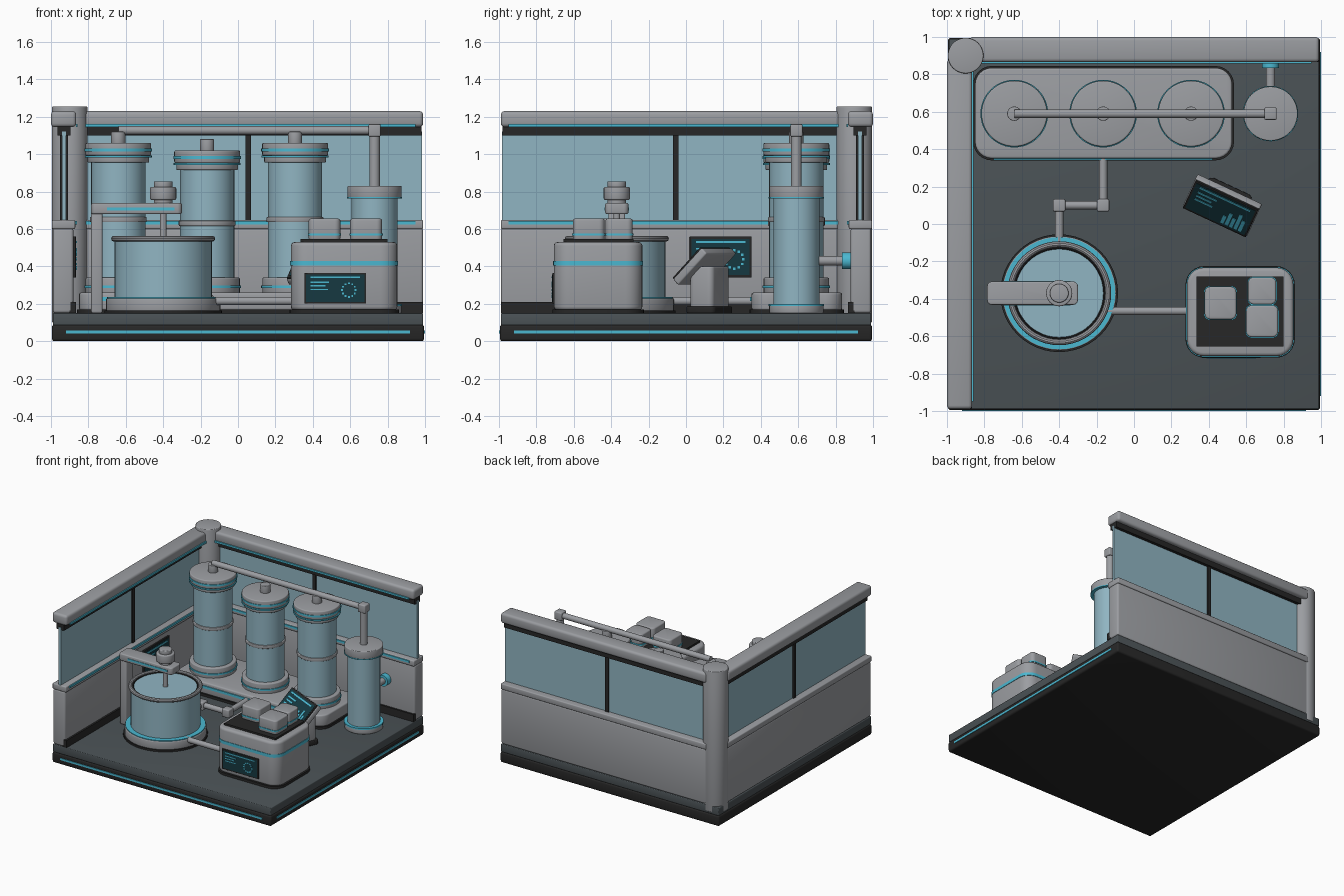
import bpy, bmesh, math
from mathutils import Matrix, Vector

cube = bpy.data.objects.get("Cube")
if cube:
    bpy.data.objects.remove(cube)


def material(name, r, g, b):
    mat = bpy.data.materials.new(name)
    mat.use_nodes = True
    mat.diffuse_color = (r, g, b, 1)
    mat.node_tree.nodes["Principled BSDF"].inputs["Base Color"].default_value = (r, g, b, 1)
    return mat


grey = material("light grey metal", .33, .34, .36)
slate = material("slate floor", .07, .085, .093)
black = material("black trim", .02, .02, .02)
glass = material("pale blue glass", .28, .46, .54)
cyan = material("cyan glow", .07, .48, .64)
teal = material("dark teal screen", .008, .04, .052)
made = []


def finish(name, bm, mat):
    bmesh.ops.recalc_face_normals(bm, faces=bm.faces)
    mesh = bpy.data.meshes.new(name)
    bm.to_mesh(mesh)
    bm.free()
    mesh.materials.append(mat)
    obj = bpy.data.objects.new(name, mesh)
    bpy.context.collection.objects.link(obj)
    made.append(obj)
    return obj


def round_edges(bm, edges, width, segments):
    bmesh.ops.bevel(bm, geom=edges, offset=width, segments=segments, profile=.5, affect='EDGES')


def box(name, xs, ys, zs, mat, bevel=0, corner=0, matrix=None):
    """Box from axis ranges; corner rounds the upright edges, bevel the rest."""
    bm = bmesh.new()
    bmesh.ops.create_cube(bm, size=1)
    for v in bm.verts:
        v.co = [lo + (hi - lo) * (c + .5) for c, (lo, hi) in zip(v.co, (xs, ys, zs))]
    if corner:
        upright = [e for e in bm.edges if abs(e.verts[0].co.z - e.verts[1].co.z) > 1e-4]
        round_edges(bm, upright, corner, 6)
    if bevel:
        bm.normal_update()
        sharp = [e for e in bm.edges if e.calc_face_angle(0) > 1]
        round_edges(bm, sharp, bevel, 3)
    if matrix:
        bm.transform(matrix)
    return finish(name, bm, mat)


def rod(name, start, end, radius, mat, bevel=0, sides=48):
    """Cylinder between two points."""
    start, end = Vector(start), Vector(end)
    axis = end - start
    bm = bmesh.new()
    bmesh.ops.create_cone(bm, cap_ends=True, segments=sides, radius1=radius,
                          radius2=radius, depth=axis.length)
    if bevel:
        bm.normal_update()
        round_edges(bm, [e for e in bm.edges if e.calc_face_angle(0) > 1], bevel, 3)
    turn = Vector((0, 0, 1)).rotation_difference(axis).to_matrix().to_4x4()
    bm.transform(Matrix.Translation((start + end) / 2) @ turn)
    return finish(name, bm, mat)


def drum(name, spot, low, high, radius, mat, bevel=0):
    return rod(name, (*spot, low), (*spot, high), radius, mat, bevel)


def joint(name, x, y, z, half=.033):
    box(name, (x - half, x + half), (y - half, y + half), (z - half, z + half), grey, .008)


def screen(name, matrix, w, h, chart):
    """Display facing local -y, with text lines and a ring or bar chart."""
    box(name + "_frame", (-w / 2, w / 2), (-.008, .01), (-h / 2, h / 2), black, .002, matrix=matrix)
    box(name + "_display", (-w * .47, w * .47), (-.010, 0), (-h * .44, h * .44), teal, matrix=matrix)

    def mark(part, x, z, sx, sz):
        box(name + part, ((x - sx / 2) * w, (x + sx / 2) * w), (-.013, -.006),
            ((z - sz / 2) * h, (z + sz / 2) * h), cyan, matrix=matrix)

    mark("_title_line", 0, .36, .8, .05)
    for row, length in enumerate((.3, .24, .28)):
        mark("_text_line", -.4 + length / 2, .2 - row * .12, length, .045)
    if chart == "ring":
        for k in range(12):
            a = k * math.tau / 12
            mark("_ring_dash", .22 + .22 * h / w * math.cos(a), -.06 + .22 * math.sin(a),
                 .06 * h / w, .06)
    else:
        for k, tall in enumerate((.25, .4, .3, .5, .35)):
            mark("_chart_bar", .1 + k * .07, -.38 + tall / 2, .05, tall)


# Base slab and floor
box("base", (-.995, .995), (-.995, .995), (0, .088), black, .015)
box("floor", (-.99, .99), (-.99, .99), (.085, .15), slate, .006)
box("front_base_light", (-.92, .92), (-1, -.99), (.04, .056), cyan)
box("right_base_light", (.99, 1), (-.92, .92), (.04, .056), cyan)


# Two matching walls
def wall(side):
    def piece(part, along, across, zs, mat, bevel=0):
        flip = lambda r: (-r[1], -r[0])
        xs, ys = (along, across) if side == "back" else (flip(across), flip(along))
        box(side + "_wall_" + part, xs, ys, zs, mat, bevel)

    run = (-.88, .99)
    piece("panel", run, (.88, .99), (.15, .605), grey, .015)
    piece("skirting", run, (.865, .9), (.15, .21), black)
    piece("ledge", run, (.87, .995), (.6, .648), grey, .008)
    piece("ledge_light", (-.85, .95), (.862, .872), (.625, .642), cyan)
    piece("glass", (-.88, .985), (.92, .94), (.64, .12 + 1), glass)
    piece("mullion", (.04, .07), (.908, .952), (.64, 1.12), black)
    piece("top_trim", (-.88, .98), (.895, .965), (1.1, 1.15), black)
    piece("rail", run, (.865, 1), (1.145, 1.23), grey, .02)
    piece("rail_light", (-.85, .95), (.857, .867), (1.145, 1.16), cyan)


wall("back")
wall("left")
drum("corner_post", (-.9, .9), .1, 1.255, .095, grey, .006)
quarter = Matrix.Rotation(math.pi / 2, 4, 'Z')
screen("wall_screen", Matrix.Translation((-.875, .185, .45)) @ quarter, .33, .22, "ring")

# Storage tanks on a shared platform
row_y = .59
box("tank_platform_foot", (-.86, .535), (.34, .845), (.15, .17), black, 0, .1)
box("tank_platform", (-.85, .525), (.35, .835), (.165, .26), grey, .012, .09)
box("platform_light", (-.75, .42), (.342, .352), (.215, .235), cyan)
for x, top in ((-.64, 1.06), (-.165, 1.02), (.305, 1.06)):
    spot = (x, row_y)
    middle = (top + .24) / 2
    drum("tank_foot", spot, .25, .34, .175, grey, .008)
    drum("tank_foot_light", spot, .285, .298, .181, cyan)
    drum("tank_glass", spot, .32, top - .09, .145, glass)
    drum("tank_band", spot, middle - .014, middle + .014, .152, grey, .005)
    drum("tank_collar", spot, top - .105, top - .06, .165, grey, .006)
    drum("tank_collar_light", spot, top - .078, top - .068, .179, cyan)
    drum("tank_cap", spot, top - .068, top, .176, grey, .008)
    drum("tank_cap_light", spot, top - .045, top - .03, .181, cyan)
    drum("tank_nozzle", spot, top - .01, top + .06, .038, grey, .005)

# Tall column and overhead pipe
column = (.73, row_y)
drum("column_foot", column, .15, .195, .145, grey, .006)
drum("column_foot_light", column, .188, .2, .148, cyan)
drum("column_glass", column, .19, .78, .123, glass)
drum("column_cap", column, .765, .83, .145, grey, .006)
drum("column_cap_light", column, .762, .77, .148, cyan)
drum("column_pipe", column, .82, 1.12, .028, grey)
rod("overhead_pipe", (-.64, row_y, 1.127), (.73, row_y, 1.127), .023, grey)
joint("overhead_joint", .73, row_y, 1.127)
rod("wall_pipe", (.73, .7, .43), (.73, .89, .43), .025, grey)
rod("wall_flange", (.73, .835, .43), (.73, .885, .43), .045, cyan)

# Floor pipes
level = .215
route = [(-.165, .37), (-.165, .1), (-.4, .1), (-.4, -.1)]
for a, b in zip(route, route[1:]):
    rod("floor_pipe", (*a, level), (*b, level), .022, grey)
for x, y in route[1:3]:
    joint("floor_pipe_joint", x, y, level)
rod("feed_pipe", (-.15, -.465, level), (.3, -.465, level), .022, grey)

# Mixing vat
vat = (-.4, -.37)
drum("vat_plinth", vat, .15, .165, .315, black)
drum("vat_foot", vat, .16, .23, .306, grey, .008)
drum("vat_foot_light", vat, .222, .236, .3, cyan)
drum("vat_glass", vat, .22, .535, .26, glass)
drum("vat_liquid", vat, .53, .545, .24, glass)
for part, radius, thick, z, mat in (("rim", .262, .016, .548, grey), ("seal", .243, .007, .545, black)):
    bpy.ops.mesh.primitive_torus_add(location=(*vat, z), major_radius=radius, minor_radius=thick,
                                     major_segments=48, minor_segments=10)
    ring = bpy.context.object
    ring.name = "vat_" + part
    ring.data.materials.append(mat)
    made.append(ring)

# Stirrer arm and motor
box("stirrer_post", (-.785, -.725), (-.415, -.325), (.15, .71), grey, .01)
box("stirrer_arm", (-.785, -.3), (-.432, -.308), (.68, .738), grey, .008, .025)
for y in (-.436, -.308):
    box("stirrer_arm_light", (-.7, -.34), (y, y + .004), (.7, .716), cyan)
drum("stirrer_shaft", vat, .5, .69, .018, grey)
drum("motor_collar", vat, .73, .76, .05, grey)
drum("motor_body", vat, .755, .825, .07, grey, .008)
drum("motor_cap", vat, .82, .855, .05, grey, .006)

# Processing unit
box("unit_plinth", (.275, .86), (-.715, -.225), (.15, .17), black, 0, .1)
box("unit_body", (.283, .852), (-.707, -.233), (.165, .53), grey, .02, .09)
box("unit_light", (.279, .856), (-.711, -.229), (.405, .43), cyan, 0, .093)
box("unit_top_plate", (.333, .8), (-.655, -.28), (.52, .545), black)
screen("unit_screen", Matrix.Translation((.52, -.707, .283)), .33, .165, "ring")
for xs, ys, top in (((.378, .547), (-.51, -.335), .655), ((.61, .76), (-.43, -.285), .655),
                    ((.6, .77), (-.605, -.435), .655)):
    box("unit_module", xs, ys, (.54, top), grey, .01, .03)
    grow = lambda r: (r[0] - .004, r[1] + .004)
    box("module_light", grow(xs), grow(ys), (.565, .577), cyan, 0, .032)

# Angled console
turn = Matrix.Rotation(math.radians(-25), 4, 'Z')
stand = Matrix.Translation((.485, .125, 0)) @ turn
box("console_foot", (-.13, .13), (-.085, .085), (.15, .185), black, .006, .03, stand)
box("console_pedestal", (-.115, .115), (-.07, .07), (.18, .4), grey, .01, .03, stand)
head = Matrix.Translation((.465, .085, .415)) @ turn @ Matrix.Rotation(math.radians(-45), 4, 'X')
box("console_head", (-.19, .19), (0, .045), (-.12, .12), grey, .01, matrix=head)
screen("console_screen", head, .37, .23, "bars")

# Smooth curved faces, keep hard edges
bpy.ops.object.select_all(action='DESELECT')
for obj in made:
    obj.select_set(True)
bpy.context.view_layer.objects.active = made[0]
bpy.ops.object.shade_smooth_by_angle(angle=math.radians(35))
